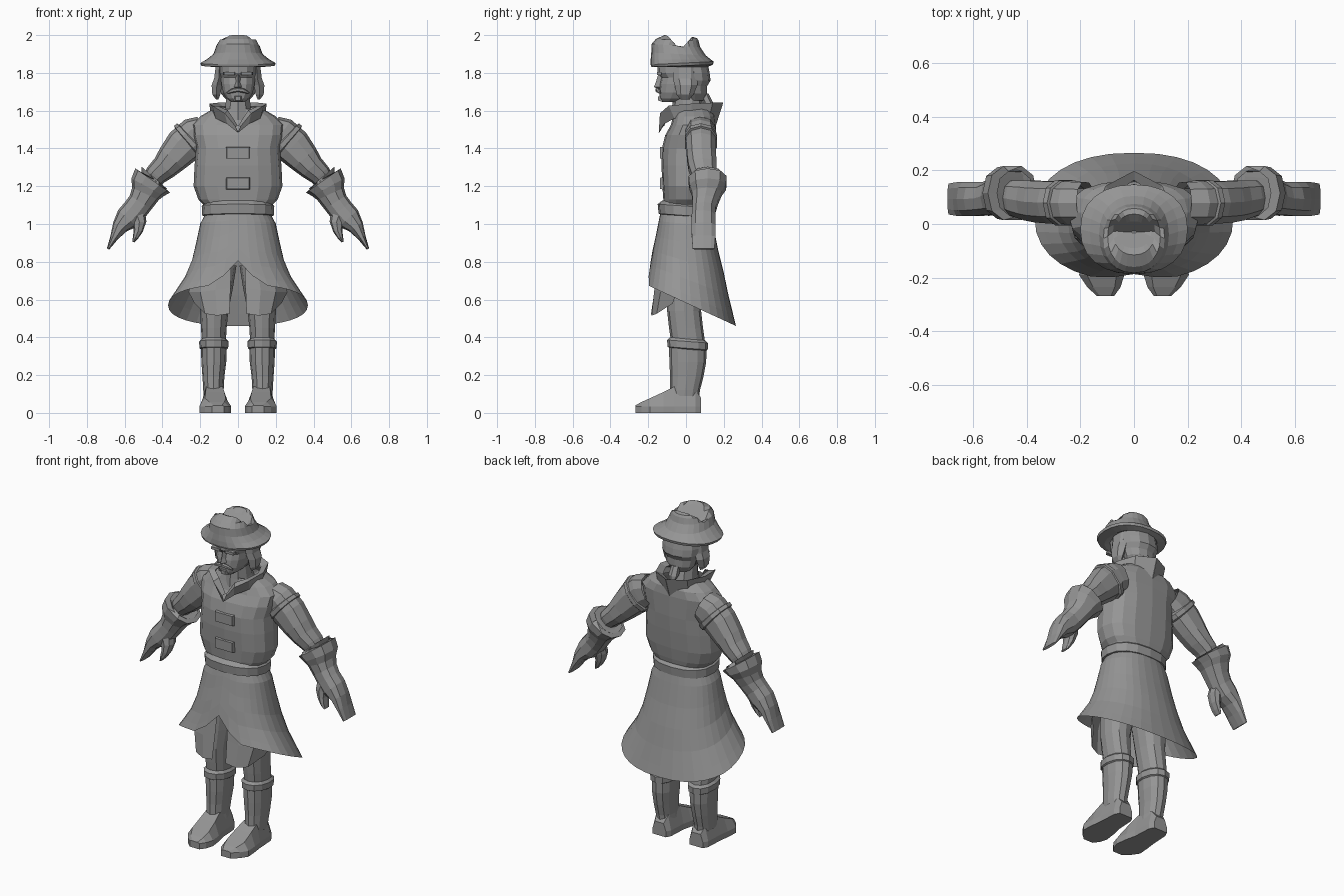
import bpy, bmesh, math
from mathutils import Vector

mat = bpy.data.materials.new("plain grey")
mat.diffuse_color = (0.3, 0.3, 0.3, 1)


def loft(name, rings, closed=True, caps=True, mirror=False, thick=0):
    """Bridge rings of points into one flat-shaded part."""
    bm = bmesh.new()
    vs = [[bm.verts.new(p) for p in r] for r in rings]
    n = len(rings[0])
    for a, b in zip(vs, vs[1:]):
        for i in range(n if closed else n - 1):
            j = (i + 1) % n
            bm.faces.new((a[i], a[j], b[j], b[i]))
    if caps and closed:
        bm.faces.new(vs[0][::-1])
        bm.faces.new(vs[-1])
    bmesh.ops.remove_doubles(bm, verts=bm.verts, dist=1e-5)
    bmesh.ops.recalc_face_normals(bm, faces=bm.faces)
    me = bpy.data.meshes.new(name)
    bm.to_mesh(me)
    bm.free()
    me.materials.append(mat)
    ob = bpy.data.objects.new(name, me)
    bpy.context.collection.objects.link(ob)
    if thick:
        m = ob.modifiers.new("thickness", 'SOLIDIFY')
        m.thickness = thick
        m.offset = 0
    if mirror:
        ob.modifiers.new("mirror", 'MIRROR')
    return ob


def sgn_pow(v, e):
    return math.copysign(abs(v) ** e, v)


def oval(z, rx, y0, y1, cx=0, n=16, e=1.0, tilt=0):
    """Horizontal ring between y0 and y1; e < 1 squares it off, tilt drops the back."""
    pts = []
    for i in range(n):
        a = 2 * math.pi * i / n
        s, c = sgn_pow(math.sin(a), e), sgn_pow(math.cos(a), e)
        pts.append((cx + rx * s, (y0 + y1) / 2 - (y1 - y0) / 2 * c, z + tilt * c))
    return pts


def limb(path, n=10, e=.85):
    """Rings across a path in the xz plane: (x, y, z, radius, depth radius)."""
    rings = []
    for k, (x, y, z, r, ry) in enumerate(path):
        p, q = path[max(k - 1, 0)], path[min(k + 1, len(path) - 1)]
        t = Vector((q[0] - p[0], 0, q[2] - p[2])).normalized()
        side = Vector((-t.z, 0, t.x))
        ring = []
        for i in range(n):
            a = 2 * math.pi * i / n
            ring.append(Vector((x, y, z)) + side * r * sgn_pow(math.cos(a), e)
                        + Vector((0, ry * sgn_pow(math.sin(a), e), 0)))
        rings.append(ring)
    return rings


def box(name, x, y, z, sx, sy, sz, mirror=False, taper=1.0):
    rings = [[(x + sx / 2 * a * k, yy, z + sz / 2 * b * k) for a, b in
              ((-1, -1), (1, -1), (1, 1), (-1, 1))]
             for yy, k in ((y + sy / 2, 1), (y - sy / 2, taper))]
    return loft(name, rings, mirror=mirror)


# jacket body with sloping shoulders
loft("jacket", [oval(z, rx, a, b, e=.8) for z, rx, a, b in (
    (1.07, .165, -.12, .12), (1.105, .185, -.12, .13), (1.13, .21, -.12, .135),
    (1.2, .235, -.125, .145), (1.31, .23, -.13, .155), (1.4, .222, -.128, .16),
    (1.47, .24, -.11, .16), (1.525, .245, -.08, .16), (1.57, .2, -.068, .155),
    (1.608, .135, -.06, .135))], caps=False)
# front clasps
for zc in (1.377, 1.215):
    box("clasp", 0, -.127, zc, .128, .022, .065, taper=.9)
# belt
loft("belt", [oval(z, rx, a, b, e=.85, tilt=.01) for z, rx, a, b in (
    (1.04, .17, -.13, .125), (1.045, .19, -.145, .14), (1.095, .192, -.15, .145),
    (1.115, .17, -.125, .125))], caps=False)

# flared coat skirt with a sloping hem and a front notch
profile = ((0, .17, -.135, .13), (.12, .2, -.145, .145), (.33, .222, -.16, .17),
           (.53, .245, -.178, .2), (.73, .285, -.19, .225), (.9, .338, -.203, .25),
           (1, .37, -.212, .265))


def skirt_size(t):
    for p, q in zip(profile, profile[1:]):
        if t <= q[0] + 1e-6:
            f = (t - p[0]) / (q[0] - p[0])
            return [u + (v - u) * f for u, v in zip(p[1:], q[1:])]


rings = []
for t in [p[0] for p in profile]:
    ring = []
    for i in range(32):
        a = 2 * math.pi * i / 32
        sx, cy = sgn_pow(math.sin(a), .88), sgn_pow(math.cos(a), .88)
        hx, hy = .37 * sx, .03 - .235 * cy
        hem = .68 - .22 * (hy + .205) / .47
        notch = .125 * max(0, 1 - abs(hx) / .14) if hy < 0 else 0
        s = t * (1.06 - hem - notch) / (1.06 - hem)
        rx, y0, y1 = skirt_size(s)
        ring.append((rx * sx, (y0 + y1) / 2 - (y1 - y0) / 2 * cy,
                     1.06 + (hem - 1.06) * s))
    rings.append(ring)
loft("coat_skirt", rings, caps=False)
# inner flaps under the skirt front
loft("inner_flap", [
    [(.035, -.15, .79), (.1, -.15, .78), (.18, -.12, .76), (.23, -.05, .74)],
    [(.04, -.165, .66), (.12, -.168, .65), (.2, -.135, .64), (.262, -.05, .64)],
    [(.045, -.185, .525), (.11, -.182, .515), (.175, -.155, .525), (.23, -.07, .58)]],
    closed=False, mirror=True)

# breeches, boots and feet
loft("breeches", [oval(z, rx, a, b, cx, 12, .9) for z, rx, a, b, cx in (
    (.78, .095, -.11, .105, .103), (.66, .088, -.105, .09, .115), (.54, .075, -.1, .08, .126),
    (.45, .068, -.09, .09, .128), (.38, .064, -.08, .1, .128))], caps=False, mirror=True)
loft("boot_cuff", [oval(z, rx, a, b, .128, 12, .9, tilt=.008) for z, rx, a, b in (
    (.335, .066, -.08, .1), (.342, .076, -.098, .115), (.378, .078, -.1, .116),
    (.392, .064, -.085, .1))], caps=False, mirror=True)
loft("boot_shaft", [oval(z, rx, a, b, cx, 12, .9) for z, rx, a, b, cx in (
    (.345, .068, -.09, .108, .128), (.27, .066, -.088, .107, .128),
    (.19, .058, -.084, .092, .13), (.12, .054, -.085, .074, .13),
    (.09, .054, -.085, .07, .127))], caps=False, mirror=True)
loft("foot", [[(x - w, y, 0), (x - w, y, .035), (x - w * .65, y, h), (x + w * .65, y, h),
               (x + w, y, .035), (x + w, y, 0)] for y, x, w, h in (
    (.08, .125, .045, .08), (.05, .125, .06, .12), (-.06, .125, .066, .14),
    (-.12, .122, .077, .11), (-.19, .12, .084, .078), (-.235, .112, .062, .058),
    (-.268, .106, .032, .04))], mirror=True)

# sleeves with shoulder straps
loft("sleeve", limb([(.18, .078, 1.49, .085, .08), (.225, .078, 1.47, .1, .083),
                     (.29, .08, 1.412, .1, .082), (.35, .083, 1.345, .084, .08),
                     (.39, .088, 1.3, .07, .078), (.435, .095, 1.26, .06, .07),
                     (.47, .1, 1.215, .05, .055)]), caps=False, mirror=True)
loft("shoulder_strap", limb([(.243, .078, 1.455, .1, .08), (.248, .078, 1.45, .112, .088),
                             (.266, .079, 1.434, .112, .088), (.271, .08, 1.43, .1, .08)]),
     caps=False, mirror=True)
# gloves: flared cuff, mitten fingers and thumb
loft("glove", limb([(.465, .112, 1.215, .055, .06), (.443, .115, 1.245, .09, .085),
                    (.452, .115, 1.23, .112, .105), (.478, .115, 1.195, .098, .1),
                    (.49, .11, 1.16, .078, .082), (.515, .102, 1.115, .068, .07),
                    (.545, .095, 1.075, .067, .064), (.585, .093, 1.03, .066, .066),
                    (.625, .093, .985, .043, .066), (.655, .093, .93, .022, .065),
                    (.688, .093, .868, .007, .06)]), mirror=True)
loft("thumb", limb([(.535, .085, 1.05, .045, .048), (.522, .075, 1.01, .037, .042),
                    (.528, .068, .965, .025, .036), (.542, .063, .93, .015, .033),
                    (.555, .062, .905, .006, .025)], 8), mirror=True)

# standing collar, open in a V at the front
loft("collar", [
    [(0, -.142, 1.485), (.055, -.115, 1.53), (.115, -.06, 1.56), (.14, .03, 1.575),
     (.1, .12, 1.56), (0, .155, 1.52)],
    [(.012, -.135, 1.515), (.07, -.135, 1.585), (.135, -.09, 1.625), (.15, .03, 1.635),
     (.105, .14, 1.64), (0, .195, 1.64)],
    [(.004, -.115, 1.52), (.055, -.105, 1.6), (.105, -.07, 1.62), (.115, .03, 1.62),
     (.08, .11, 1.62), (0, .165, 1.615)]], closed=False, mirror=True, thick=.006)

# neck and head
loft("neck", [oval(z, r, a, b, n=10) for z, r, a, b in (
    (1.55, .085, -.08, .12), (1.6, .072, -.075, .1), (1.67, .066, -.07, .08))], caps=False)
loft("head", [oval(z, rx, a, b, n=14, e=.85) for z, rx, a, b in (
    (1.645, .035, -.125, -.04), (1.665, .062, -.138, .02), (1.695, .08, -.142, .06),
    (1.74, .09, -.14, .09), (1.775, .092, -.132, .1), (1.8, .098, -.15, .105),
    (1.85, .1, -.15, .1))])
loft("nose", [[(-w, -.13, z), (0, y, z), (w, -.13, z)] for z, w, y in (
    (1.71, .016, -.14), (1.725, .024, -.17), (1.75, .014, -.16), (1.79, .011, -.148))])
box("brow", .046, -.142, 1.797, .065, .022, .018, mirror=True, taper=.85)
loft("moustache", limb([(0, -.15, 1.711, .011, .013), (.03, -.148, 1.706, .012, .012),
                        (.06, -.138, 1.693, .004, .006)], 6), mirror=True)
box("chin_beard", 0, -.136, 1.664, .045, .022, .034, taper=.6)

# hair: back mass and side locks
loft("hair_back", [oval(z, rx, a, b, n=12) for z, rx, a, b in (
    (1.655, .06, .0, .095), (1.69, .09, -.02, .112), (1.73, .1, -.03, .112),
    (1.76, .112, -.04, .13), (1.8, .115, -.04, .125), (1.85, .11, -.05, .115))])
loft("side_lock", [oval(z, rx, a, b, cx, 6) for z, rx, a, b, cx in (
    (1.66, .008, -.03, .02, .11), (1.685, .024, -.05, .04, .115),
    (1.735, .032, -.06, .06, .112), (1.77, .028, -.07, .06, .102),
    (1.84, .022, -.07, .06, .098))], mirror=True)
# tail of hair on the nape
loft("hair_tail", [oval(z, r, a, b, n=6) for z, r, a, b in (
    (1.6, .012, .12, .15), (1.64, .03, .09, .145), (1.69, .025, .07, .12))])

# hat: brim with pointed sides, upturned front, crease across the crown
hat = [oval(z, rx, a, b, n=24, e=.9, tilt=t) for z, rx, a, b, t in (
    (1.85, .1, -.14, .1, 0), (1.832, .14, -.17, .115, 0), (1.838, .195, -.183, .143, -.006),
    (1.852, .2, -.187, .147, -.008), (1.872, .165, -.187, .13, 0),
    (1.9, .13, -.184, .105, .008), (1.945, .114, -.182, .075, .008),
    (1.975, .098, -.16, .066, .004), (1.992, .078, -.115, .058, .008),
    (1.99, .064, -.09, .037, 0), (1.99, .05, -.066, .01, 0), (1.99, .03, -.045, -.015, 0),
    (1.99, .01, -.034, -.026, 0))]
for ring in hat:
    for i, (x, y, z) in enumerate(ring):
        ring[i] = (x, y, min(z, 1.92 + 1.15 * abs(y + .03)))
loft("hat", hat)
